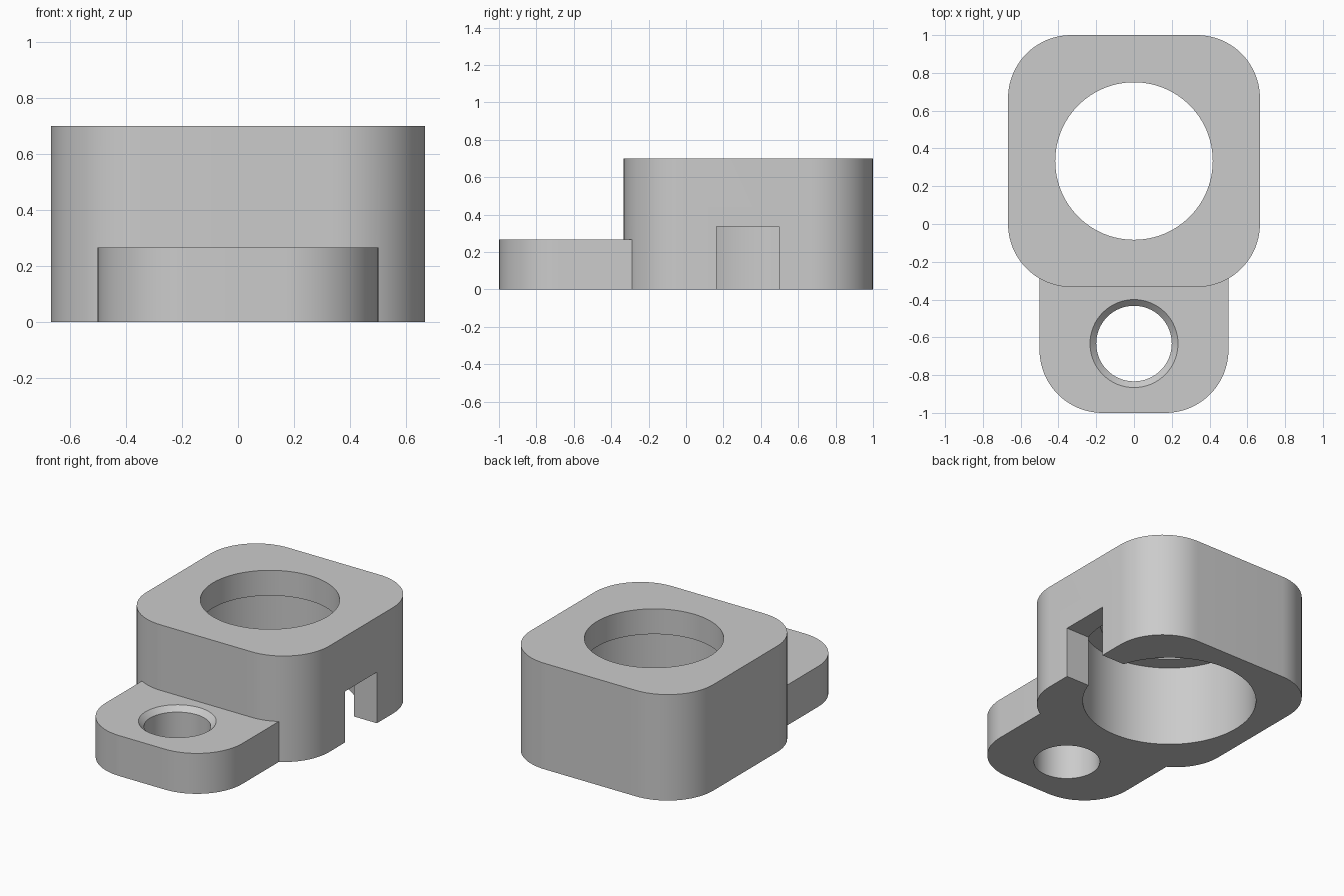
import bpy, bmesh, math

if "Cube" in bpy.data.objects:
    bpy.data.objects.remove(bpy.data.objects["Cube"])

grey = bpy.data.materials.new("plain grey")
grey.diffuse_color = (0.6, 0.6, 0.6, 1)
grey.use_nodes = True
grey.node_tree.nodes["Principled BSDF"].inputs["Base Color"].default_value = grey.diffuse_color


def loft(name, rings):
    """Closed solid from stacked rings of matching point counts."""
    bm = bmesh.new()
    rows = [[bm.verts.new(p) for p in ring] for ring in rings]
    n = len(rows[0])
    for a, b in zip(rows, rows[1:]):
        for i in range(n):
            j = (i + 1) % n
            bm.faces.new((a[i], a[j], b[j], b[i]))
    bm.faces.new(rows[0][::-1])
    bm.faces.new(rows[-1])
    mesh = bpy.data.meshes.new(name)
    bm.to_mesh(mesh)
    bm.free()
    mesh.materials.append(grey)
    obj = bpy.data.objects.new(name, mesh)
    bpy.context.collection.objects.link(obj)
    return obj


def arc(cx, cy, r, start, sweep, steps):
    return [(cx + r * math.cos(math.radians(start + sweep * i / steps)),
             cy + r * math.sin(math.radians(start + sweep * i / steps)))
            for i in range(steps + 1)]


def prism(name, outline, z0, z1):
    return loft(name, [[(x, y, z) for x, y in outline] for z in (z0, z1)])


def turned(name, cy, profile, n=96):
    """Round solid about a vertical axis from (radius, z) pairs."""
    return loft(name, [[(x, y, z) for x, y in arc(0, cy, r, 0, 360, n)[:-1]]
                       for r, z in profile])


def combine(target, tool, operation):
    mod = target.modifiers.new(operation.lower(), 'BOOLEAN')
    mod.operation, mod.object, mod.solver = operation, tool, 'EXACT'
    bpy.context.view_layer.objects.active = target
    bpy.ops.object.modifier_apply(modifier=mod.name)
    bpy.data.objects.remove(tool, do_unlink=True)


R = 1 / 3  # corner radius

# Main block with rounded corners
corners = [(R, 2 * R, 0), (-R, 2 * R, 90), (-R, 0, 180), (R, 0, 270)]
block = [p for x, y, a in corners for p in arc(x, y, R, a, 90, 20)]
body = prism("bracket_body", block, 0, 0.7)

# Low mounting tab at the front
tab = (arc(-0.5 + R, -1 + R, R, 180, 90, 20) + arc(0.5 - R, -1 + R, R, 270, 90, 20)
       + [(0.5, 0), (-0.5, 0)])
combine(body, prism("mounting_tab", tab, 0, 0.267), 'UNION')

# Stepped bore: wide from below, narrower through the top lip
combine(body, turned("wide_bore", R, [(0.525, -0.1), (0.525, 0.533)]), 'DIFFERENCE')
combine(body, turned("top_opening", R, [(0.417, 0.4), (0.417, 0.8)]), 'DIFFERENCE')

# Screw hole with a chamfered rim
combine(body, turned("screw_hole", -0.633,
                     [(0.2, -0.1), (0.2, 0.234), (0.233, 0.267), (0.233, 0.3)], 64),
        'DIFFERENCE')

# Cable slot through the right wall
combine(body, prism("cable_slot", [(0.3, 0.163), (0.8, 0.163), (0.8, 0.497), (0.3, 0.497)],
                    -0.1, 0.337), 'DIFFERENCE')

bpy.ops.object.select_all(action='DESELECT')
body.select_set(True)
bpy.context.view_layer.objects.active = body
bpy.ops.object.shade_smooth_by_angle(angle=math.radians(30))
